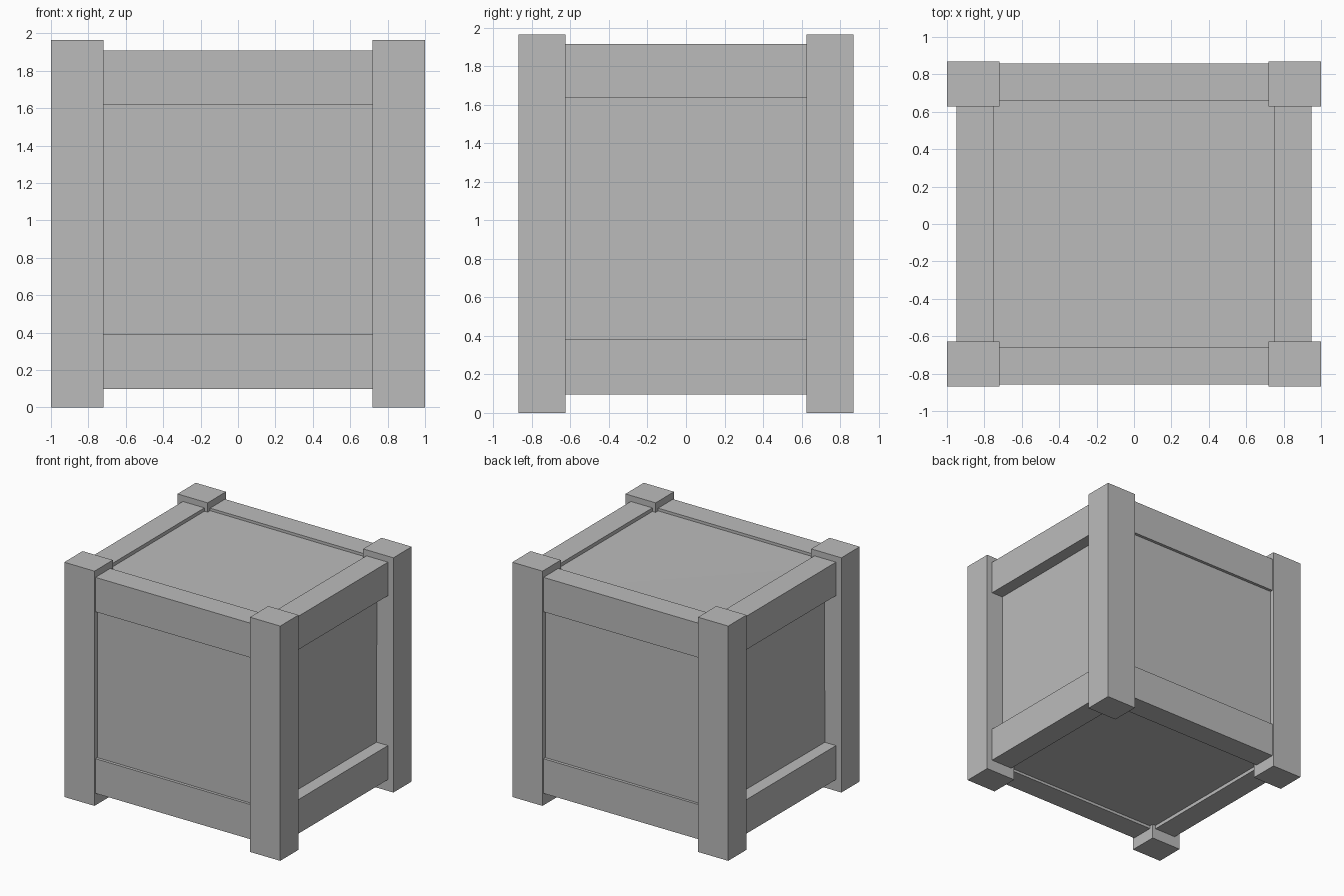
import bpy
from mathutils import Euler

default = bpy.data.objects.get("Cube")
if default:
    bpy.data.objects.remove(default, do_unlink=True)

# Single grey material
GREY = (0.5, 0.5, 0.5, 1.0)
grey = bpy.data.materials.new("plain_grey")
grey.use_nodes = True
grey.diffuse_color = GREY
grey.node_tree.nodes["Principled BSDF"].inputs["Base Color"].default_value = GREY


def box(name, low, high, tilt=(0, 0, 0)):
    """Box between two opposite corners, optionally tilted about its centre."""
    bpy.ops.mesh.primitive_cube_add(size=1)
    ob = bpy.context.object
    ob.name = name
    ob.location = [(a + b) / 2 for a, b in zip(low, high)]
    ob.scale = [b - a for a, b in zip(low, high)]
    ob.rotation_euler = Euler(tilt)
    ob.data.materials.append(grey)
    return ob


def mirrored(low, high, side):
    """Range on the positive or negative side of an axis."""
    return (low, high) if side > 0 else (-high, -low)


# Corner posts
for sx, x_name in ((-1, "right"), (1, "left")):
    for sy, y_name in ((-1, "front"), (1, "back")):
        x0, x1 = mirrored(0.72, 1.0, sx)
        y0, y1 = mirrored(0.627, 0.87, sy)
        box(f"{y_name}_{x_name}_post", (x0, y0, 0), (x1, y1, 1.965))

# Rails across the front and back
for level, z0, z1 in (("lower", 0.10, 0.39), ("upper", 1.62, 1.908)):
    for side, name in ((-1, "front"), (1, "back")):
        y0, y1 = mirrored(0.66, 0.857, side)
        box(f"{level}_{name}_rail", (-0.73, y0, z0), (0.73, y1, z1))

# Rails along the two sides
for level, z0, z1 in (("lower", 0.095, 0.38), ("upper", 1.635, 1.915)):
    for side, name in ((-1, "right"), (1, "left")):
        x0, x1 = mirrored(0.75, 0.95, side)
        box(f"{level}_{name}_rail", (x0, -0.64, z0), (x1, 0.64, z1))

# Inner panels: a box and a barely tilted twin, whose faces cross in diagonal seams
low, high = (-0.843, -0.832, 0.125), (0.843, 0.832, 1.885)
E = 0.002
box("inner_panels", low, high)
twin = box("tilted_inner_panels", low, high, (E, 1.02 * E, -2.08 * E))
twin.location.y -= 0.42 * E
twin.location.z -= 0.355 * E
